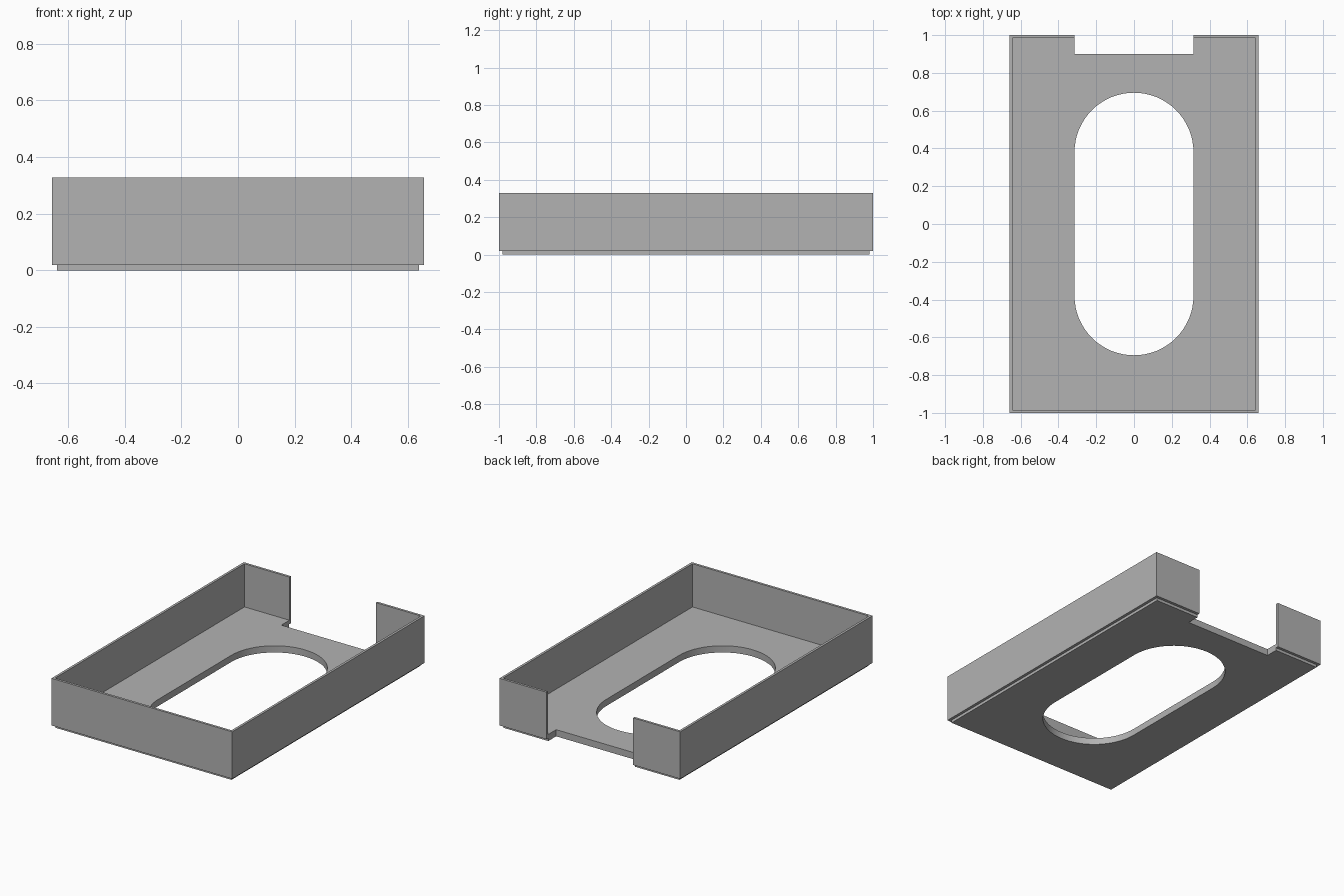
import bpy
import bmesh
from math import pi, cos, sin

cube = bpy.data.objects.get("Cube")
if cube:
    bpy.data.objects.remove(cube, do_unlink=True)

HALF_X, HALF_Y, HEIGHT = 0.658, 1.0, 0.328
WALL = 0.016        # wall thickness
STEP = 0.0185       # inset and height of the base lip
FLOOR = 0.044       # top of the floor
SLOT_R, SLOT_C = 0.315, 0.38

grey = bpy.data.materials.new("plain grey")
grey.use_nodes = True
colour = (0.45, 0.45, 0.45, 1)
grey.diffuse_color = colour
grey.node_tree.nodes["Principled BSDF"].inputs["Base Color"].default_value = colour


def prism(name, outline, z0, z1):
    """Extrude a counter-clockwise outline from z0 to z1."""
    bm = bmesh.new()
    face = bm.faces.new([bm.verts.new((x, y, z0)) for x, y in outline])
    top = bmesh.ops.extrude_face_region(bm, geom=[face])["geom"]
    verts = [v for v in top if isinstance(v, bmesh.types.BMVert)]
    bmesh.ops.translate(bm, vec=(0, 0, z1 - z0), verts=verts)
    bmesh.ops.recalc_face_normals(bm, faces=bm.faces[:])
    mesh = bpy.data.meshes.new(name)
    bm.to_mesh(mesh)
    bm.free()
    mesh.materials.append(grey)
    obj = bpy.data.objects.new(name, mesh)
    bpy.context.collection.objects.link(obj)
    return obj


def rect(hx, y0, y1):
    return [(-hx, y0), (hx, y0), (hx, y1), (-hx, y1)]


def combine(target, tool, operation):
    """Apply a boolean and discard the tool."""
    mod = target.modifiers.new("cut", 'BOOLEAN')
    mod.operation, mod.object, mod.solver = operation, tool, 'EXACT'
    tool.hide_render = True
    bpy.context.view_layer.objects.active = target
    bpy.ops.object.modifier_apply(modifier=mod.name)
    bpy.data.objects.remove(tool, do_unlink=True)


# Outer box hollowed into a tray
tray = prism("tray", rect(HALF_X, -HALF_Y, HALF_Y), STEP, HEIGHT)
cavity = prism("cavity", rect(HALF_X - WALL, WALL - HALF_Y, HALF_Y - WALL), FLOOR, 1)
combine(tray, cavity, 'DIFFERENCE')

# Inset lip under the tray
lip = prism("base_lip", rect(HALF_X - STEP, STEP - HALF_Y, HALF_Y - STEP), 0, STEP + 0.01)
combine(tray, lip, 'UNION')

# Opening through the back wall and floor edge
combine(tray, prism("back_notch", rect(SLOT_R, 0.9, 1.2), -1, 2), 'DIFFERENCE')

# Rounded slot through the floor
N = 32
slot = [(SLOT_R * cos(pi * (i / N + end)),
         SLOT_R * sin(pi * (i / N + end)) + (SLOT_C if end == 0 else -SLOT_C))
        for end in (0, 1) for i in range(N + 1)]
combine(tray, prism("floor_slot", slot, -1, 2), 'DIFFERENCE')

# Smooth the slot ends, keep the box edges crisp
bpy.ops.object.select_all(action='DESELECT')
tray.select_set(True)
bpy.context.view_layer.objects.active = tray
bpy.ops.object.shade_smooth_by_angle(angle=pi / 6)
